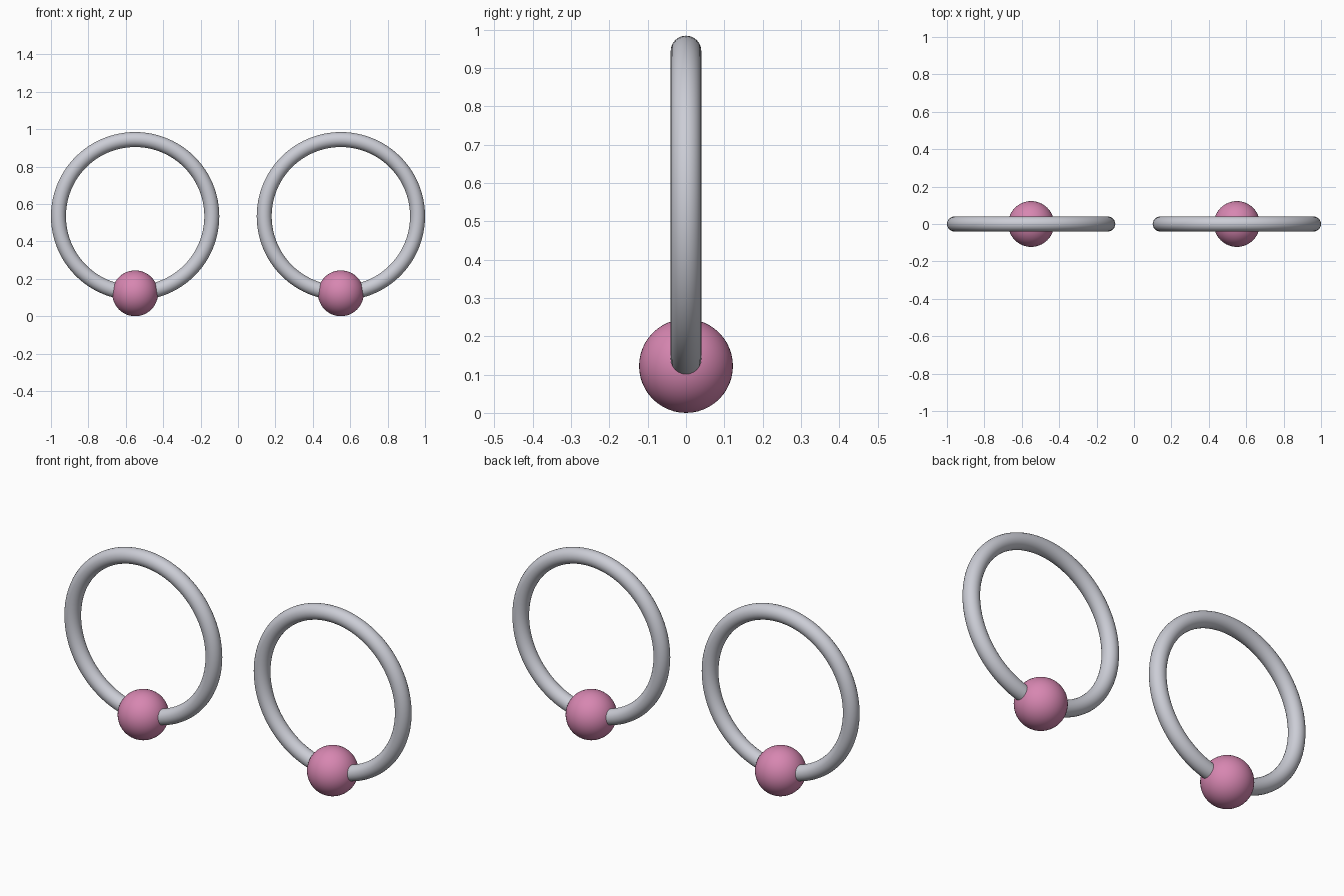
import bpy
import math

if "Cube" in bpy.data.objects:
    bpy.data.objects.remove(bpy.data.objects["Cube"])


def material(name, color):
    m = bpy.data.materials.new(name)
    m.diffuse_color = (*color, 1.0)
    m.use_nodes = True
    m.node_tree.nodes["Principled BSDF"].inputs["Base Color"].default_value = m.diffuse_color
    return m


silver = material("silver", (0.60, 0.61, 0.67))
pink = material("pink", (0.68, 0.24, 0.44))


def finish(name, mat):
    ob = bpy.context.object
    ob.name = name
    ob.data.materials.append(mat)
    bpy.ops.object.shade_smooth()


BEAD_R = 0.1225
RING_R, TUBE_R = 0.41, 0.04

for side, x in (("left", -0.55), ("right", 0.55)):
    # hoop standing upright, its lowest point passing through the bead
    bpy.ops.mesh.primitive_torus_add(
        major_radius=RING_R, minor_radius=TUBE_R,
        major_segments=96, minor_segments=24,
        location=(x, 0, BEAD_R + RING_R + 0.002), rotation=(math.pi / 2, 0, 0))
    finish(side + "_hoop", silver)
    # bead
    bpy.ops.mesh.primitive_uv_sphere_add(
        radius=BEAD_R, segments=48, ring_count=24, location=(x, 0, BEAD_R))
    finish(side + "_bead", pink)
